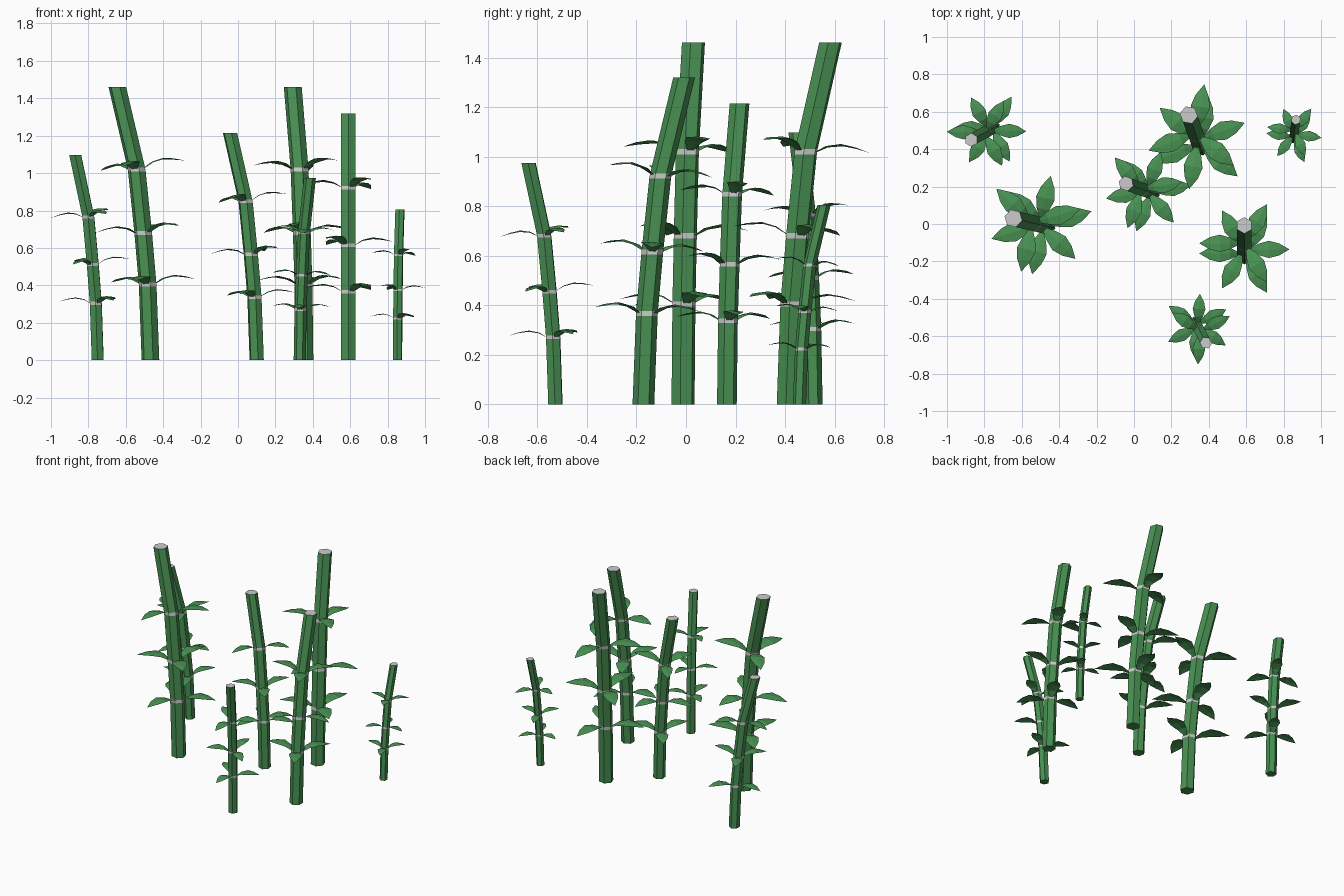
import bpy, bmesh, math
from mathutils import Vector

if "Cube" in bpy.data.objects:
    bpy.data.objects.remove(bpy.data.objects["Cube"])

green = bpy.data.materials.new("leaf_green")
green.diffuse_color = (0.065, 0.28, 0.085, 1)
green.use_nodes = True
green.node_tree.nodes["Principled BSDF"].inputs["Base Color"].default_value = green.diffuse_color

R, BAND = 0.0485, 0.011
# lean offset and height at base, three joints and top
PATH = [(0, 0), (0.0155, 0.405), (0.04, 0.68), (0.076, 1.02), (0.182, 1.46)]
# leaf stations: distance from stem axis, half width, rise of midrib
LEAF = [(0.035, 0.010, 0.0), (0.085, 0.034, 0.032), (0.145, 0.051, 0.046),
        (0.205, 0.036, 0.038), (0.267, 0.0, 0.02)]


def finish(name, bm, base, angle, scale, mat=None):
    me = bpy.data.meshes.new(name)
    bm.to_mesh(me)
    bm.free()
    ob = bpy.data.objects.new(name, me)
    ob.location = (base[0], base[1], 0)
    ob.rotation_euler.z = angle
    ob.scale = (scale,) * 3
    if mat:
        me.materials.append(mat)
    bpy.context.collection.objects.link(ob)


def hex_ring(bm, p):
    return [bm.verts.new((p[0] + R * math.cos(i * math.pi / 3),
                          R * math.sin(i * math.pi / 3), p[1])) for i in range(6)]


def tube(bm, a, b):
    lo, hi = hex_ring(bm, a), hex_ring(bm, b)
    for i in range(6):
        j = (i + 1) % 6
        bm.faces.new((lo[i], lo[j], hi[j], hi[i]))
    return lo, hi


def shifted(p, q, d):
    # point at height d beyond p on the way to q
    t = d / abs(q[1] - p[1])
    return (p[0] + (q[0] - p[0]) * t, p[1] + (q[1] - p[1]) * t)


def leaf(bm, joint, slope, a):
    def put(r, w, z):
        x = r * math.cos(a) - w * math.sin(a)
        y = r * math.sin(a) + w * math.cos(a)
        return bm.verts.new((joint[0] + x, y, joint[1] + z - slope * x))
    rows = [[put(r, s * w, z - 0.12 * w * abs(s)) for s in (-1, 0, 1)]
            for r, w, z in LEAF[:-1]]
    tip = put(*LEAF[-1])
    for p, q in zip(rows, rows[1:]):
        for k in (0, 1):
            bm.faces.new((p[k], q[k], q[k + 1], p[k + 1]))
    for k in (0, 1):
        bm.faces.new((rows[-1][k], tip, rows[-1][k + 1]))


def bamboo(base, top, height):
    scale = height / PATH[-1][1]
    angle = math.atan2(top[1] - base[1], top[0] - base[0])
    stalk, joints, leaves = bmesh.new(), bmesh.new(), bmesh.new()
    # green tube sections between the joints
    for i in range(4):
        a, b = PATH[i], PATH[i + 1]
        s = shifted(a, b, BAND) if i else a
        e = shifted(b, a, BAND) if i < 3 else b
        lo, hi = tube(stalk, s, e)
        if i == 0:
            stalk.faces.new(lo[::-1])
        if i == 3:
            joints.faces.new(hex_ring(joints, b))
    # grey joint bands, and three leaves at each joint, turned in alternation
    for i in (1, 2, 3):
        p = PATH[i]
        tube(joints, shifted(p, PATH[i - 1], BAND), shifted(p, PATH[i + 1], BAND))
        for k in range(3):
            a = math.radians(k * 120 + (-30 if i != 2 else 30))
            leaf(leaves, p, 0.04 * i, a)
    finish("stalk", stalk, base, angle, scale, green)
    finish("joints_and_cut_top", joints, base, angle, scale)
    finish("leaves", leaves, base, angle, scale, green)


# base, top, height of each stalk
for base, top, h in [((-0.468, -0.012), (-0.645, 0.03), 1.46),
                     ((0.355, 0.412), (0.293, 0.583), 1.46),
                     ((0.10, 0.165), (-0.045, 0.217), 1.215),
                     ((0.59, -0.172), (0.59, -0.008), 1.32),
                     ((-0.75, 0.515), (-0.87, 0.45), 1.097),
                     ((0.33, -0.527), (0.385, -0.637), 0.975),
                     ((0.853, 0.458), (0.866, 0.558), 0.805)]:
    bamboo(base, top, h)
